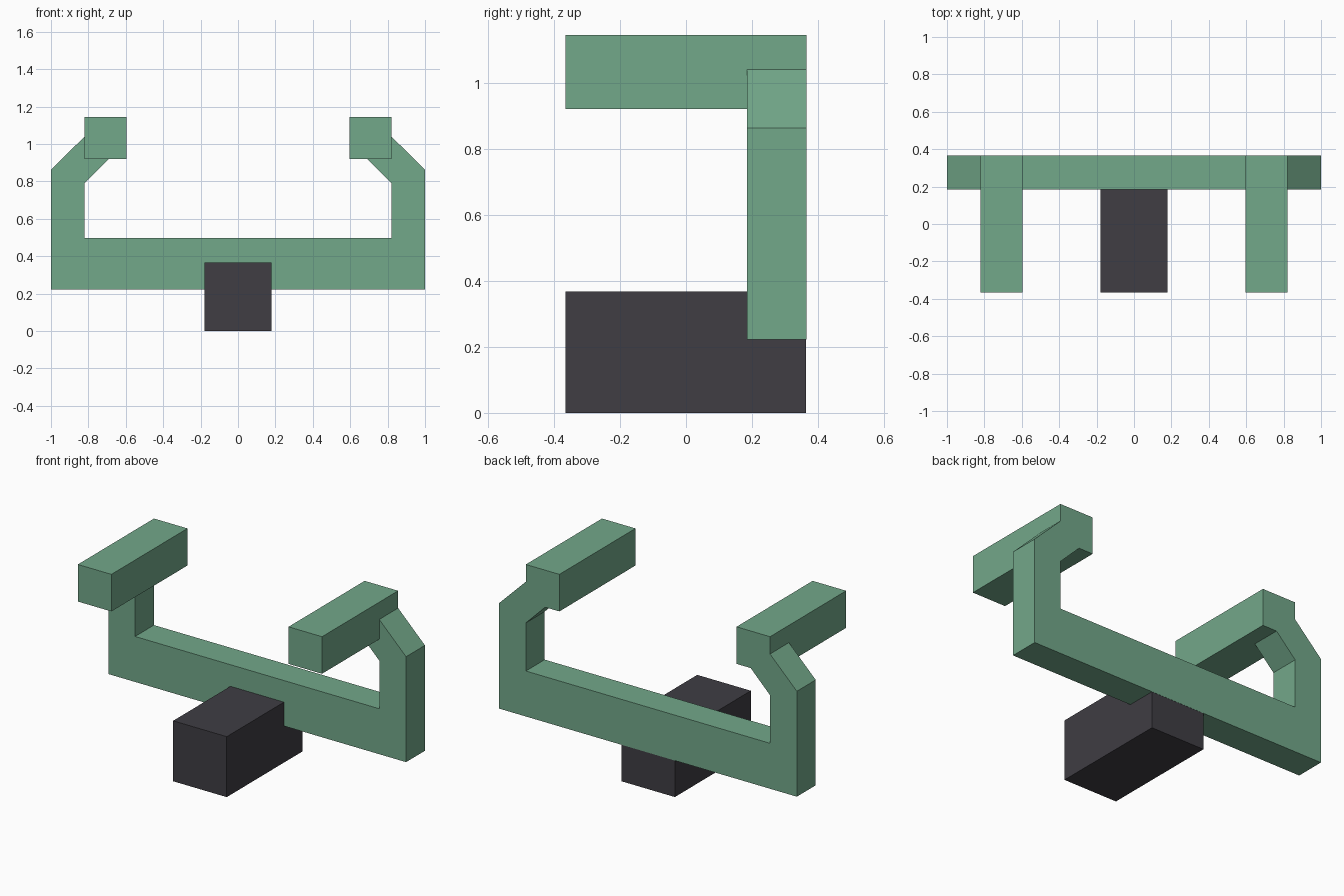
import bpy
import bmesh

cube = bpy.data.objects.get("Cube")
if cube:
    bpy.data.objects.remove(cube, do_unlink=True)


def make_material(name, rgb):
    mat = bpy.data.materials.new(name)
    mat.use_nodes = True
    mat.diffuse_color = (*rgb, 1)
    mat.node_tree.nodes["Principled BSDF"].inputs["Base Color"].default_value = (*rgb, 1)
    return mat


green = make_material("sage green", (0.171, 0.392, 0.254))
dark = make_material("charcoal", (0.050, 0.047, 0.057))


def extrude_profile(name, points, y0, y1, mat):
    """Extrude an x-z outline from y0 to y1."""
    bm = bmesh.new()
    face = bm.faces.new([bm.verts.new((x, y0, z)) for x, z in points])
    result = bmesh.ops.extrude_face_region(bm, geom=[face])
    verts = [v for v in result["geom"] if isinstance(v, bmesh.types.BMVert)]
    bmesh.ops.translate(bm, verts=verts, vec=(0, y1 - y0, 0))
    bmesh.ops.recalc_face_normals(bm, faces=bm.faces)
    mesh = bpy.data.meshes.new(name)
    bm.to_mesh(mesh)
    bm.free()
    mesh.materials.append(mat)
    obj = bpy.data.objects.new(name, mesh)
    bpy.context.collection.objects.link(obj)
    return obj


def rectangle(x0, x1, z0, z1):
    return [(x0, z0), (x1, z0), (x1, z1), (x0, z1)]


FRONT, BACK = -0.365, 0.365

# U-shaped frame: crossbar, uprights and inward-leaning arms
half = [(1.0, 0.222), (1.0, 0.862), (0.82, 1.04), (0.82, 0.92),
        (0.69, 0.92), (0.82, 0.79), (0.82, 0.498)]
outline = half + [(-x, z) for x, z in reversed(half)]
extrude_profile("frame", outline, 0.184, BACK, green)

# Bars carried by the arms
for side, s in (("left", 1), ("right", -1)):
    xs = sorted((0.595 * s, 0.82 * s))
    extrude_profile(side + "_bar", rectangle(*xs, 0.92, 1.145), FRONT, BACK, green)

# Central block, its back just inside the frame's back face
extrude_profile("base_block", rectangle(-0.18, 0.18, 0, 0.367), FRONT, BACK - 0.001, dark)
